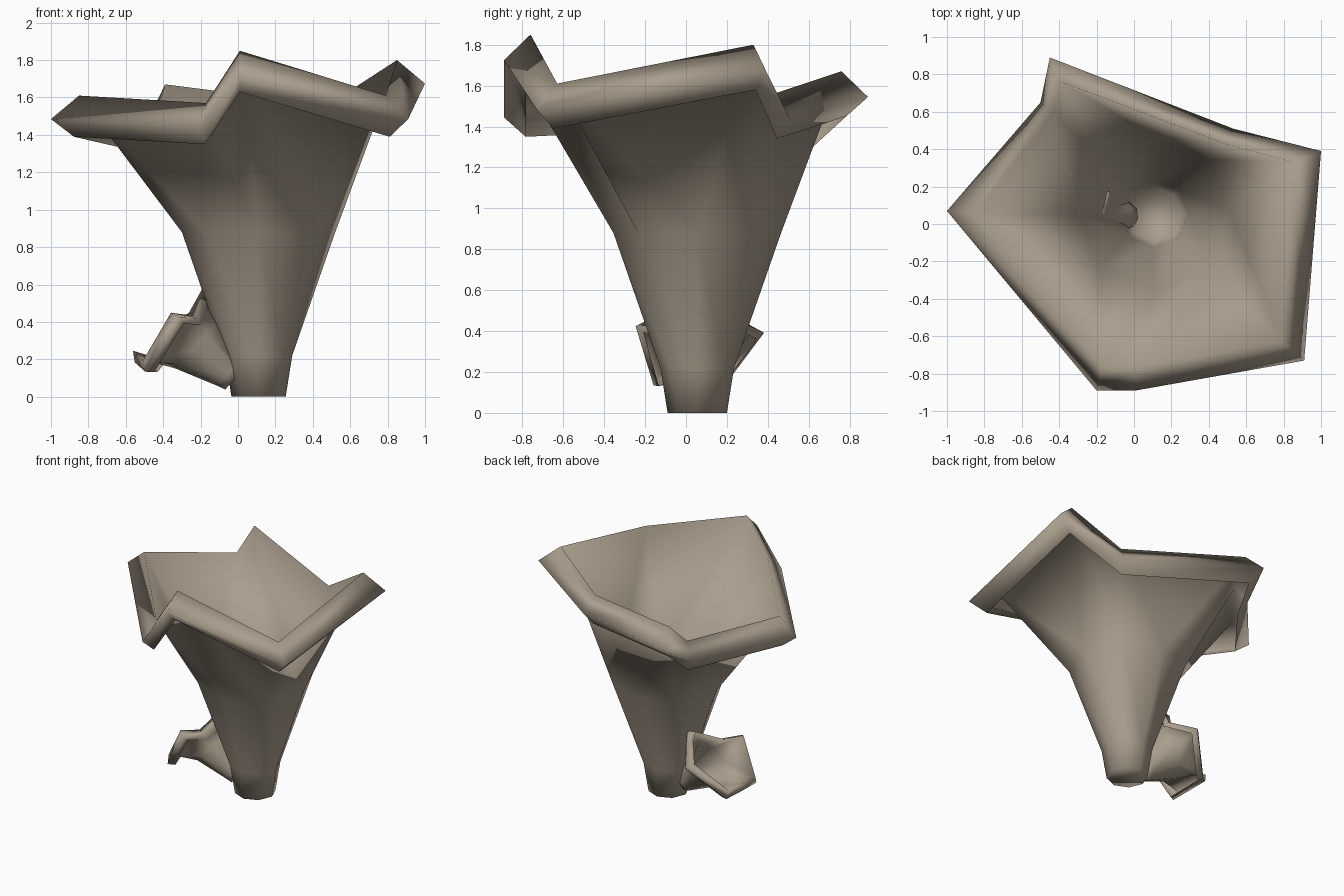
import bpy, bmesh, math
from mathutils import Matrix, Vector

if "Cube" in bpy.data.objects:
    bpy.data.objects.remove(bpy.data.objects["Cube"])

mat = bpy.data.materials.new("grey brown")
mat.diffuse_color = (0.40, 0.34, 0.265, 1)
mat.use_nodes = True
mat.node_tree.nodes["Principled BSDF"].inputs["Base Color"].default_value = mat.diffuse_color

# Rim corners, ordered counter-clockwise from +x: crest position (x, y, z) and outer lip (x, y)
RIM = [((0.85, 0.33, 1.80), (1.00, 0.39)),
       ((0.48, 0.43, 1.56), (0.53, 0.51)),
       ((-0.39, 0.76, 1.67), (-0.45, 0.89)),
       ((-0.43, 0.60, 1.51), (-0.50, 0.65)),
       ((-0.85, 0.06, 1.61), (-1.00, 0.07)),
       ((-0.17, -0.76, 1.57), (-0.20, -0.89)),
       ((0.01, -0.76, 1.85), (0.01, -0.89)),
       ((0.79, -0.63, 1.61), (0.91, -0.73))]
CENTRE = (0.11, 0.055)


def octagon(z, r):
    return [Vector((CENTRE[0] + r * math.cos(i * math.pi / 4),
                    CENTRE[1] + r * math.sin(i * math.pi / 4), z)) for i in range(8)]


def funnel(name, matrix, stalk, drop):
    # Stalk rings, then the crest, the outer lip and its inward-turned lower edge
    rings = [octagon(z, r) for z, r in stalk]
    rings.append([Vector(t) for t, o in RIM])
    rings.append([Vector((o[0], o[1], t[2] - 0.57 * drop)) for t, o in RIM])
    rings.append([Vector((t[0] * 0.82 + o[0] * 0.18, t[1] * 0.82 + o[1] * 0.18, t[2] - drop))
                  for t, o in RIM])
    bm = bmesh.new()
    loops = []
    for ring in rings:
        loop = []
        for p in ring:
            q = matrix @ p
            q.z = max(q.z, 0.0)
            loop.append(bm.verts.new(q))
        loops.append(loop)
    bm.faces.new(loops[0][::-1])
    for a, b in zip(loops, loops[1:]):
        for i in range(8):
            j = (i + 1) % 8
            bm.faces.new((a[j], b[j], b[i], a[i]))
    me = bpy.data.meshes.new(name)
    bm.to_mesh(me)
    bm.free()
    me.materials.append(mat)
    for p in me.polygons:
        p.use_smooth = True
    ob = bpy.data.objects.new(name, me)
    bpy.context.collection.objects.link(ob)


# Large upright funnel, its base closed by the lowest octagon
funnel("large_funnel", Matrix.Identity(4),
       [(0.0, 0.145), (0.22, 0.18), (0.88, 0.41)], 0.22)
# Small, stouter, tilted funnel growing from its foot
funnel("small_funnel", Matrix.Translation((0.02, 0.08, 0.035))
       @ Matrix.Rotation(math.radians(-48), 4, 'Y')
       @ Matrix.Rotation(math.radians(-100), 4, 'Z')
       @ Matrix.Scale(0.31, 4),
       [(0.22, 0.22), (0.35, 0.26), (1.10, 0.53)], 0.28)
